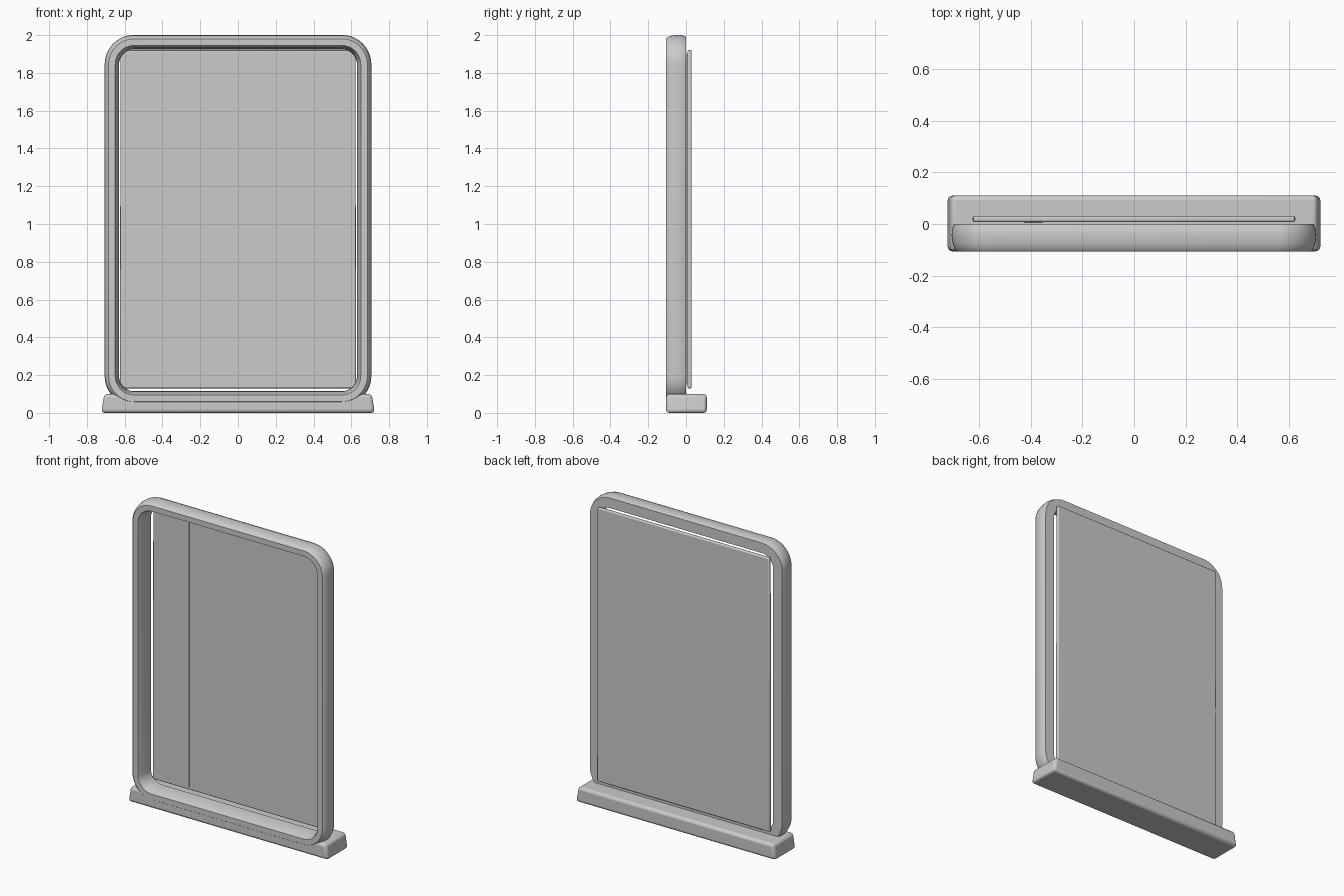
import bpy, bmesh, math

cube = bpy.data.objects.get("Cube")
if cube:
    bpy.data.objects.remove(cube, do_unlink=True)

grey = bpy.data.materials.new("light_grey")
grey.use_nodes = True
grey.diffuse_color = (0.6, 0.6, 0.6, 1)
grey.node_tree.nodes["Principled BSDF"].inputs["Base Color"].default_value = (0.6, 0.6, 0.6, 1)


def finish(name, bm, bevel=0.0, segments=3):
    bmesh.ops.recalc_face_normals(bm, faces=bm.faces)
    mesh = bpy.data.meshes.new(name)
    bm.to_mesh(mesh)
    bm.free()
    mesh.materials.append(grey)
    obj = bpy.data.objects.new(name, mesh)
    bpy.context.collection.objects.link(obj)
    if bevel:
        mod = obj.modifiers.new("rounded_edges", "BEVEL")
        mod.width = bevel
        mod.segments = segments
    bpy.ops.object.select_all(action="DESELECT")
    obj.select_set(True)
    bpy.context.view_layer.objects.active = obj
    bpy.ops.object.shade_smooth_by_angle(angle=math.radians(35))
    return obj


def box(name, x, y, z, bevel=0.0, taper=0.0):
    """Box between the given ranges; taper pulls in the top ends."""
    bm = bmesh.new()
    bmesh.ops.create_cube(bm, size=1)
    for v in bm.verts:
        top = v.co.z > 0
        side = 1 if v.co.x > 0 else -1
        v.co.x = x[v.co.x > 0] - (side * taper if top else 0)
        v.co.y = y[v.co.y > 0]
        v.co.z = z[top]
    return finish(name, bm, bevel)


# Frame: a bulging section swept round a rounded rectangle
def rounded_frame(name, section, half_x, half_z, mid_z, steps=12):
    bm = bmesh.new()
    rings = []
    for quarter, (sx, sz) in enumerate([(1, 1), (-1, 1), (-1, -1), (1, -1)]):
        for i in range(steps + 1):
            a = math.pi / 2 * (quarter + i / steps)
            rings.append([bm.verts.new((sx * half_x + r * math.cos(a), y,
                                        mid_z + sz * half_z + r * math.sin(a)))
                          for r, y in section])
    n = len(section)
    for k, ring in enumerate(rings):
        after = rings[(k + 1) % len(rings)]
        for j in range(n):
            m = (j + 1) % n
            bm.faces.new((ring[j], after[j], after[m], ring[m]))
    return finish(name, bm)


section = [(0.10, -0.107), (0.135, -0.107), (0.145, -0.098), (0.152, -0.075),
           (0.156, -0.045), (0.154, -0.02), (0.146, 0.0),
           (0.08, 0.0), (0.082, -0.03), (0.09, -0.085)]
rounded_frame("frame", section, 0.55, 0.825, 1.02)

# Mirror panel, with a thin strip on its front
box("mirror_panel", (-0.625, 0.625), (0.008, 0.03), (0.13, 1.92), 0.007, 0.003)
box("front_strip", (-0.425, -0.355), (0.003, 0.009), (0.15, 1.9))

# Base bar
box("base", (-0.724, 0.724), (-0.106, 0.11), (0.0, 0.1), 0.018, 0.016)
